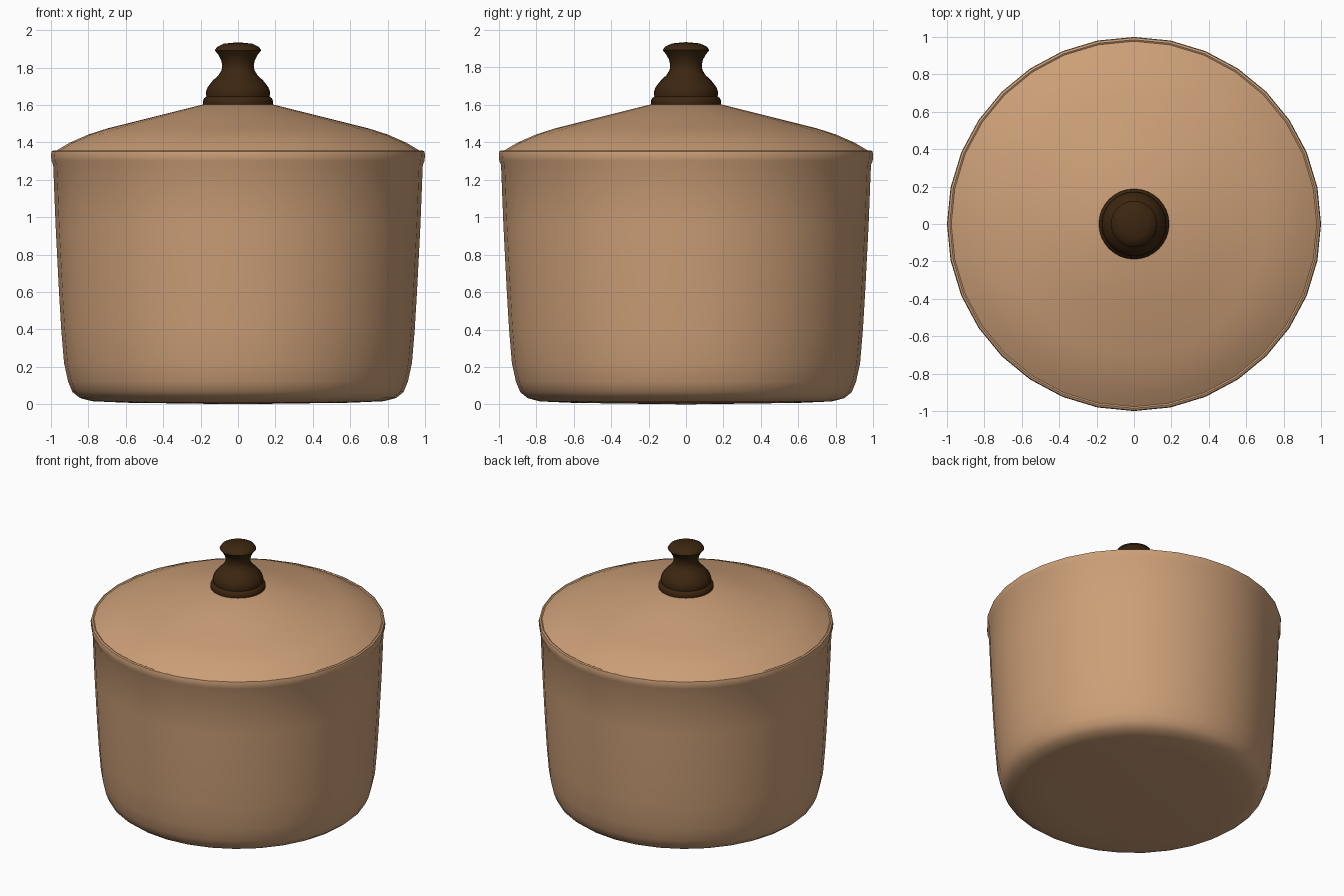
import bpy, bmesh, math

if "Cube" in bpy.data.objects:
    bpy.data.objects.remove(bpy.data.objects["Cube"])


def material(name, rgb):
    m = bpy.data.materials.new(name)
    m.diffuse_color = (*rgb, 1)
    m.use_nodes = True
    m.node_tree.nodes["Principled BSDF"].inputs["Base Color"].default_value = m.diffuse_color
    return m


def lathe(name, profile, mat, sides, angle):
    """Spin an (r, z) profile, listed bottom to top on the outside, around z."""
    bm = bmesh.new()
    rings = []
    for r, z in profile:
        if r == 0:
            rings.append([bm.verts.new((0, 0, z))] * sides)
        else:
            rings.append([bm.verts.new((r * math.cos(2 * math.pi * i / sides),
                                        r * math.sin(2 * math.pi * i / sides), z))
                          for i in range(sides)])
    for a, b in zip(rings, rings[1:]):
        for i in range(sides):
            j = (i + 1) % sides
            loop = list(dict.fromkeys((a[i], a[j], b[j], b[i])))
            bm.faces.new(loop)
    mesh = bpy.data.meshes.new(name)
    bm.to_mesh(mesh)
    bm.free()
    mesh.materials.append(mat)
    ob = bpy.data.objects.new(name, mesh)
    bpy.context.collection.objects.link(ob)
    bpy.ops.object.select_all(action='DESELECT')
    ob.select_set(True)
    bpy.context.view_layer.objects.active = ob
    bpy.ops.object.shade_smooth_by_angle(angle=math.radians(angle))
    return ob


clay = material("tan clay", (0.60, 0.345, 0.185))
wood = material("dark brown wood", (0.045, 0.019, 0.005))

# Tapered pot with rounded base and a thin rolled rim
lathe("pot_body", [
    (0, 0), (0.60, 0.008), (0.78, 0.016), (0.845, 0.033), (0.885, 0.065),
    (0.908, 0.12), (0.93, 0.22), (0.945, 0.40), (0.957, 0.60), (0.975, 0.95),
    (0.988, 1.28), (0.997, 1.30), (1.0, 1.335), (0.996, 1.352),
    (0.985, 1.357), (0.972, 1.35)], clay, 32, 50)

# Shallow conical lid
lathe("lid", [
    (0.978, 1.352), (0.90, 1.398), (0.80, 1.442), (0.70, 1.474),
    (0.45, 1.537), (0.19, 1.602), (0, 1.607)], clay, 32, 40)

# Turned knob
lathe("lid_knob", [
    (0, 1.602), (0.186, 1.602), (0.188, 1.618), (0.182, 1.635), (0.169, 1.645),
    (0.172, 1.668), (0.162, 1.695), (0.135, 1.73), (0.105, 1.758),
    (0.088, 1.785), (0.084, 1.81), (0.09, 1.84), (0.105, 1.868),
    (0.124, 1.892), (0.112, 1.91), (0.075, 1.928), (0, 1.935)], wood, 32, 50)
